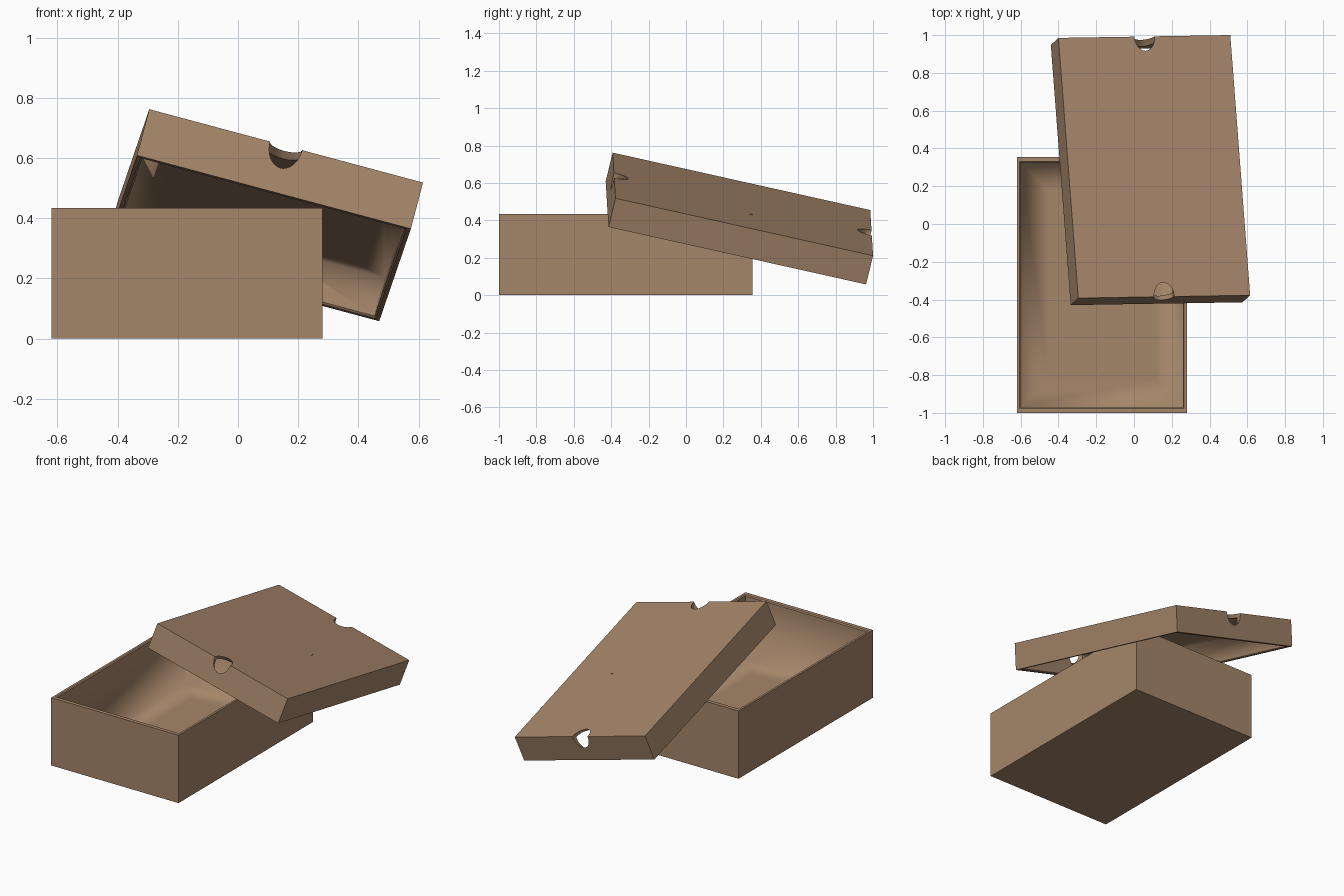
import bpy, bmesh, math
from mathutils import Matrix, Vector

if "Cube" in bpy.data.objects:
    bpy.data.objects.remove(bpy.data.objects["Cube"])

card = bpy.data.materials.new("brown cardboard")
card.diffuse_color = (0.376, 0.238, 0.144, 1)
card.use_nodes = True
card.node_tree.nodes["Principled BSDF"].inputs["Base Color"].default_value = card.diffuse_color


def add_object(name, bm, matrix):
    me = bpy.data.meshes.new(name)
    bm.to_mesh(me)
    bm.free()
    me.materials.append(card)
    ob = bpy.data.objects.new(name, me)
    ob.matrix_world = matrix
    bpy.context.collection.objects.link(ob)
    return ob


def tray(name, lx, ly, h, wx, wy, floor, soft, matrix):
    """Hollow tray: closed face centred on local z = 0, open towards +z."""
    bm = bmesh.new()
    c = 0.006  # small chamfer inside the rim
    rings = []
    for ix, iy, z in ((0, 0, 0), (0, 0, h), (wx - c, wy - c, h), (wx, wy, h - c),
                      (wx, wy, floor), (wx + soft, wy + soft, floor)):
        x, y = lx / 2 - ix, ly / 2 - iy
        rings.append([bm.verts.new((sx * x, sy * y, z))
                      for sx, sy in ((-1, -1), (1, -1), (1, 1), (-1, 1))])
    for a, b in zip(rings, rings[1:]):
        for i in range(4):
            j = (i + 1) % 4
            bm.faces.new((a[i], a[j], b[j], b[i]))
    bm.faces.new(rings[0][::-1])
    bm.faces.new(rings[-1])
    bmesh.ops.recalc_face_normals(bm, faces=bm.faces)
    # soft shading only where the inner walls meet the floor
    for f in bm.faces:
        f.smooth = True
    for e in bm.edges:
        e.smooth = all(abs(v.co.z - floor) < 1e-5 for v in e.verts)
    return add_object(name, bm, matrix)


# box base
tray("box_base", 0.90, 1.355, 0.433, 0.02, 0.03, 0.02, 0.15,
     Matrix.Translation((-0.17, -0.3225, 0)))

# tilted lid, resting upside down in its local frame (open side down)
LX, LY = 0.942, 1.415
ex = Vector((0.91, 0.015, -0.244)).normalized()
ey = Vector((-0.105, 1.377, -0.307))
ey = (ey - ex * ey.dot(ex)).normalized()
ez = ex.cross(ey)
lid_matrix = Matrix.Translation((0.1075, 0.304, 0.4865)) @ \
    Matrix((ex, -ey, -ez)).transposed().to_4x4()
lid = tray("lid", LX, LY, 0.163, 0.02, 0.03, 0.022, 0.1, lid_matrix)

# diagonal finger notches through both short top edges
bm = bmesh.new()
for s in (-1, 1):
    m = Matrix.Translation((0, s * LY / 2, 0)) @ Matrix.Rotation(s * math.pi / 4, 4, 'X')
    bmesh.ops.create_cone(bm, cap_ends=True, segments=40, radius1=0.055,
                          radius2=0.055, depth=0.3, matrix=m)
cutter = add_object("notch_cutter", bm, lid_matrix)
cutter.hide_render = True
mod = lid.modifiers.new("notches", 'BOOLEAN')
mod.operation = 'DIFFERENCE'
mod.solver = 'EXACT'
mod.object = cutter
bpy.context.view_layer.update()
bpy.context.view_layer.objects.active = lid
bpy.ops.object.modifier_apply(modifier="notches")
bpy.data.objects.remove(cutter)
